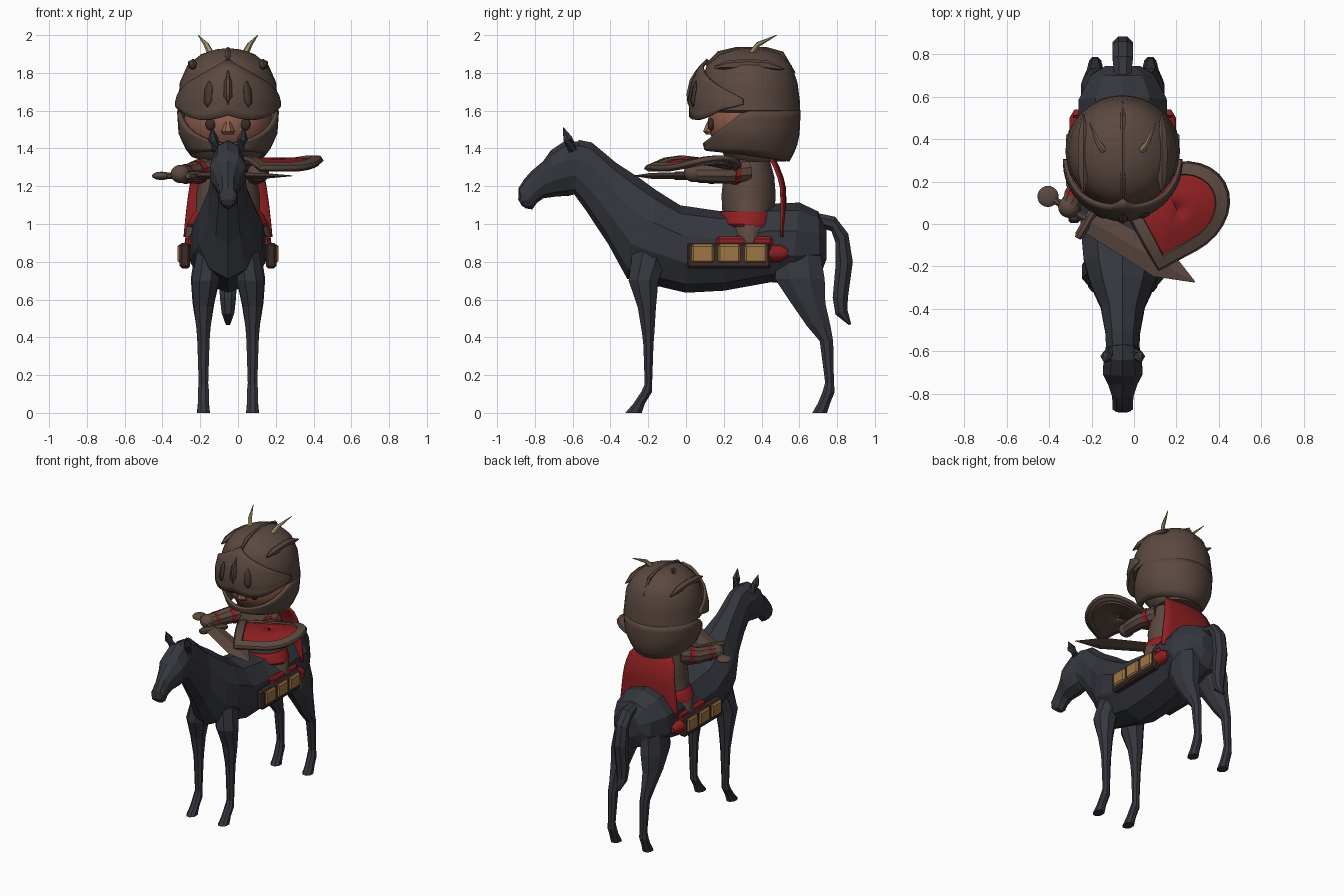
import bpy
import bmesh
from math import sin, cos, pi, radians
from mathutils import Vector as V

cube = bpy.data.objects.get("Cube")
if cube:
    bpy.data.objects.remove(cube, do_unlink=True)

CX = -0.053  # middle of horse and rider


def material(name, *rgb):
    m = bpy.data.materials.new(name)
    m.use_nodes = True
    m.diffuse_color = (*rgb, 1)
    node = m.node_tree.nodes["Principled BSDF"]
    node.inputs["Base Color"].default_value = (*rgb, 1)
    node.inputs["Roughness"].default_value = 0.8
    return m


SLATE = material("dark slate", .036, .038, .048)
BROWN = material("armour brown", .105, .066, .052)
SHADE = material("slot brown", .062, .039, .031)
RED = material("cloth red", .27, .014, .016)
SKIN = material("skin", .27, .11, .07)
TAN = material("leather tan", .34, .18, .06)
HORN = material("horn", .36, .3, .15)
DARK = material("dark brown", .045, .024, .02)


def grid(name, rows, mats, closed=True, caps=True, solid=0, smooth=True, row_mat=None):
    """Skin rows of points into a surface, with optional caps and thickness."""
    bm = bmesh.new()
    vs = [[bm.verts.new(p) for p in row] for row in rows]
    n = len(rows[0])
    for i in range(len(rows) - 1):
        for j in range(n if closed else n - 1):
            k = (j + 1) % n
            f = bm.faces.new((vs[i][j], vs[i][k], vs[i + 1][k], vs[i + 1][j]))
            f.material_index = row_mat[i] if row_mat else 0
    if caps:
        bm.faces.new(vs[0])
        bm.faces.new(vs[-1])
    bmesh.ops.recalc_face_normals(bm, faces=bm.faces)
    me = bpy.data.meshes.new(name)
    bm.to_mesh(me)
    bm.free()
    for m in mats:
        me.materials.append(m)
    ob = bpy.data.objects.new(name, me)
    bpy.context.collection.objects.link(ob)
    if smooth:
        bpy.ops.object.select_all(action='DESELECT')
        ob.select_set(True)
        bpy.context.view_layer.objects.active = ob
        bpy.ops.object.shade_smooth_by_angle(angle=radians(32))
    if solid:
        mod = ob.modifiers.new("thickness", 'SOLIDIFY')
        mod.thickness, mod.offset = solid, 0


def ring(c, u, v, n):
    return [c + u * cos(2 * pi * (i + .5) / n) + v * sin(2 * pi * (i + .5) / n) for i in range(n)]


def side_loft(name, sections, mat, n=10):
    """Sections are top y, top z, bottom y, bottom z, half width."""
    rows = []
    for yt, zt, yb, zb, w in sections:
        a, b = V((CX, yt, zt)), V((CX, yb, zb))
        rows.append(ring((a + b) / 2, V((w * 1.04, 0, 0)), (a - b) / 2 * 1.04, n))
    grid(name, rows, [mat], smooth=False)


def stack(name, sections, mat, x=0, n=16, smooth=True):
    """Horizontal ellipses: z, front y, back y, half width, optional x offset."""
    rows = [ring(V((CX + (s[4] if len(s) > 4 else 0) * x, (s[1] + s[2]) / 2, s[0])),
                 V((s[3] * 1.04, 0, 0)), V((0, (s[2] - s[1]) / 2, 0)), n) for s in sections]
    grid(name, rows, [mat], smooth=smooth)


def tube(name, pts, radii, mat, n=10):
    pts = [V(p) for p in pts]
    rows = []
    for i, p in enumerate(pts):
        d = (pts[min(i + 1, len(pts) - 1)] - pts[max(i - 1, 0)]).normalized()
        u = d.cross(V((0, 0, 1)) if abs(d.z) < .9 else V((1, 0, 0))).normalized()
        rows.append(ring(p, u * radii[i], u.cross(d) * radii[i], n))
    grid(name, rows, [mat])


def ball(name, loc, size, mat):
    bpy.ops.mesh.primitive_uv_sphere_add(segments=20, ring_count=12, location=loc)
    ob = bpy.context.object
    ob.name, ob.scale = name, size
    ob.data.materials.append(mat)
    bpy.ops.object.shade_smooth()


def box(name, lo, hi, mat, bevel):
    lo, hi = V(lo), V(hi)
    bpy.ops.mesh.primitive_cube_add(size=1, location=(lo + hi) / 2)
    ob = bpy.context.object
    ob.name = name
    ob.scale = [abs(c) for c in hi - lo]
    bpy.ops.object.transform_apply(location=False, rotation=False, scale=True)
    ob.data.materials.append(mat)
    ob.modifiers.new("bevel", 'BEVEL').width = bevel


# Horse
side_loft("horse_body", [
    (.745, .98, .745, .82, .08), (.70, 1.06, .71, .73, .15), (.60, 1.105, .56, .69, .21),
    (.44, 1.10, .45, .70, .21), (.18, 1.06, .2, .655, .2), (-.03, 1.09, 0, .645, .2),
    (-.16, 1.17, -.19, .69, .185), (-.25, 1.235, -.31, .72, .155), (-.37, 1.315, -.41, .90, .105),
    (-.5, 1.425, -.53, 1.08, .082), (-.57, 1.44, -.59, 1.16, .08)], SLATE)
side_loft("horse_head", [
    (-.54, 1.43, -.56, 1.17, .075), (-.64, 1.435, -.62, 1.155, .09), (-.715, 1.385, -.69, 1.15, .095),
    (-.755, 1.33, -.755, 1.14, .07), (-.82, 1.275, -.79, 1.115, .052), (-.855, 1.235, -.815, 1.08, .048),
    (-.885, 1.19, -.85, 1.085, .048), (-.888, 1.13, -.872, 1.1, .035)], SLATE)
side_loft("horse_tail", [
    (.69, 1.06, .71, .98, .04), (.79, 1.04, .77, .96, .05), (.86, .95, .79, .9, .05),
    (.885, .8, .79, .78, .05), (.86, .62, .775, .61, .045), (.855, .55, .79, .52, .035),
    (.875, .47, .862, .465, .012)], SLATE, 8)

FRONT = [(.86, -.29, -.08, .065, .1), (.70, -.31, -.14, .075, .12), (.56, -.26, -.155, .052, .13),
         (.42, -.235, -.165, .036, .13), (.36, -.228, -.17, .033, .13), (.15, -.22, -.178, .026, .13),
         (.11, -.24, -.178, .031, .13), (.05, -.28, -.215, .03, .13), (0, -.325, -.23, .035, .13)]
HIND = [(.9, .48, .71, .07, .1), (.71, .46, .745, .08, .12), (.58, .55, .745, .06, .13),
        (.46, .635, .77, .04, .13), (.38, .705, .782, .033, .13), (.16, .735, .785, .026, .13),
        (.11, .72, .79, .031, .13), (.05, .695, .765, .031, .13), (0, .665, .75, .036, .13)]

for sx, side in ((1, "left"), (-1, "right")):
    def at(x, y, z):
        return (CX + sx * x, y, z)

    stack("front_leg_" + side, FRONT, SLATE, sx, 8, False)
    stack("hind_leg_" + side, HIND, SLATE, sx, 8, False)
    tube("ear_" + side, [at(.06, -.6, 1.39), at(.078, -.625, 1.45), at(.085, -.65, 1.51)],
         [.025, .028, .003], SLATE, 6)

    # Saddle rolls and bags
    tube("saddle_roll_" + side, [at(.208, y, .845) for y in (.02, .05, .5, .54)],
         [.025, .045, .045, .02], RED)
    box("bag_back_" + side, at(.2, .005, .765), at(.256, .45, .9), DARK, .012)
    for i in range(3):
        y = .03 + i * .14
        box(f"bag_pouch_{side}_{i + 1}", at(.235, y, .795), at(.268, y + .118, .892), TAN, .01)

    # Rider's eyes, horns and helmet side ridges
    ball("eye_" + side, at(.093, .133, 1.527), (.026, .018, .032), DARK)
    tube("horn_" + side, [at(.085, .34, 1.89), at(.115, .38, 1.95), at(.158, .48, 2.0)],
         [.02, .014, .002], HORN, 6)
    tube("side_ridge_" + side, [at(.185, y, z) for y, z in
                                ((.15, 1.83), (.22, 1.84), (.33, 1.845), (.43, 1.84), (.52, 1.82))],
         [.006, .025, .03, .025, .004], BROWN, 6)

box("saddle_cloth", (CX - .224, .16, .875), (CX + .224, .46, .935), RED, .015)

# Rider's body
stack("torso", [(.9, .22, .45, .225), (.985, .22, .45, .215), (1.06, .19, .47, .165), (1.15, .185, .478, .165),
                (1.25, .195, .47, .15), (1.36, .23, .44, .12)], BROWN)
stack("belt", [(.985, .2, .475, .21), (1.0, .18, .482, .212), (1.05, .178, .482, .185),
               (1.065, .185, .475, .17)], RED)

rows = []
for i in range(9):
    v = i / 8
    w = .14 + .095 * v ** .4
    rows.append([V((CX + u / 4 * w, .465 + .06 * sin(min(1, v * 2.2) * pi / 2) - .02 * (u / 4) ** 2,
                    1.35 - .42 * v)) for u in range(-4, 5)])
grid("cape", rows, [RED], closed=False, caps=False, solid=.012)

ARMS = {"right": [(-.16, .31, 1.29), (-.24, .22, 1.27), (-.285, .12, 1.265), (-.305, .08, 1.265)],
        "left": [(.06, .32, 1.28), (.11, .22, 1.27), (.11, .1, 1.27), (.1, .04, 1.27)]}
for side, p in ARMS.items():
    tube("arm_" + side, p, [.065, .057, .05, .045], BROWN)
    a, b, c = V(p[1]), V(p[2]), V(p[0])
    tube("shoulder_band_" + side, [c.lerp(a, .55), c.lerp(a, .8)], [.066, .064], RED)
    ball("hand_" + side, p[3], (.052, .052, .048), BROWN)
tube("wrist_band", [a + V((x, y, 0)) for a, x, y in ((V(ARMS["right"][2]), .012, .025),
                                                     (V(ARMS["right"][2]), .002, .005))],
     [.054, .053], RED)

# Sword, lying flat across the horse's neck
POMMEL = V((-.405, .13, 1.255))
along, across = V((.864, -.504, 0)), V((.504, .864, 0))
ball("sword_pommel", POMMEL, (.05, .05, .022), BROWN)
tube("sword_grip", [POMMEL, POMMEL + along * .24], [.018, .018], BROWN, 8)
g = POMMEL + along * .22
tube("sword_guard", [g + across * t for t in (-.1, -.08, .08, .1)], [.015, .024, .024, .015], BROWN, 8)
blade = [[POMMEL + along * s + across * w, POMMEL + along * s + V((0, 0, h)),
          POMMEL + along * s - across * w, POMMEL + along * s - V((0, 0, h))]
         for s, w, h in ((.22, .06, .018), (.62, .075, .016), (.8, .003, .002))]
grid("sword_blade", blade, [BROWN], smooth=False)

# Shield: cambered plate with a raised rim, red field and plain back
ax, lat = V((.88, .48, 0)), V((-.48, .88, 0))
outline = [(.2 + .26 * sin(a), .205 * cos(a)) for a in (pi * i / 14 for i in range(15))]
outline += [(0, t) for t in (-.205, -.1, 0, .1, .205)]
rows = []
for k, drop in ((1, .012), (.97, 0), (.8, 0), (.79, .012), (.4, .012), (.002, .012)):
    row = []
    for s, t in outline:
        s, t = .21 + (s - .21) * k, t * k
        row.append(ax * s + lat * (t - .035) + V((0, 0, 1.352 - 1.3 * t * t - drop)))
    rows.append(row)
grid("shield", rows, [BROWN, RED], caps=False, solid=.026, row_mat=[0, 0, 0, 1, 1])
grid("shield_back", [[p - V((0, 0, .019)) for p in row] for row in rows[1:]], [BROWN],
     caps=False, solid=.01)

# Head
ball("face", (CX, .34, 1.54), (.235, .225, .2), SKIN)
stack("nose", [(1.565, .125, .16, .012), (1.52, .1, .16, .024), (1.49, .088, .16, .036),
               (1.475, .105, .16, .03)], SKIN, n=8)

# Helmet profile: z, centre y, x radius, y radius
PROFILE = [(1.33, .37, .16, .165), (1.40, .34, .215, .235), (1.48, .34, .252, .252), (1.6, .342, .26, .255),
           (1.65, .338, .263, .265), (1.75, .335, .255, .255), (1.84, .335, .215, .225),
           (1.9, .34, .14, .16), (1.925, .345, .06, .08), (1.93, .345, .01, .01)]


def helmet_point(a, z, off=0):
    z = max(PROFILE[0][0], min(z, PROFILE[-1][0]))
    for p, q in zip(PROFILE, PROFILE[1:]):
        if z <= q[0]:
            f = (z - p[0]) / (q[0] - p[0])
            yc, rx, ry = (p[i] + (q[i] - p[i]) * f for i in (1, 2, 3))
            return V((CX + (rx + off) * sin(a), yc - (ry + off) * cos(a), z))


ANG = [2 * pi * i / 32 - pi for i in range(32)]
dome = [[helmet_point(a, 1.59, -.01) for a in ANG], [helmet_point(a, 1.6, .008) for a in ANG]]
dome += [[helmet_point(a, z) for a in ANG] for z in (1.65, 1.7, 1.75, 1.8, 1.84, 1.87, 1.9, 1.925, 1.93)]
grid("helmet_dome", dome, [BROWN])


def jaw_top(a):
    return min(1.6, 1.43 + .13 * (abs(a) / 1.25) ** 2)


def jaw_low(a):
    return 1.365 + .03 * cos(a)


rows = [[helmet_point(a, jaw_low(a) + (jaw_top(a) - jaw_low(a)) * t / 6) for a in ANG] for t in range(7)]
grid("helmet_jaw", rows, [BROWN], caps=False, solid=.02)
stack("helmet_collar", [(1.33, .24, .53, .14), (1.36, .2, .55, .17), (1.41, .17, .55, .185)], BROWN)


def visor_point(a, t, lift=0):
    """Point on the visor at an angle and a share of its height."""
    b = abs(a)
    low = 1.575 - .03 * sin(pi * min(b, 1)) + .028 * b * b
    high = 1.87 - .145 * b
    return helmet_point(a, low + (high - low) * t, .006 + max(0, cos(a)) * (.058 - .035 * t) + lift)


rows = [[visor_point(1.45 * i / 14, t / 7) for i in range(-14, 15)] for t in range(8)]
grid("visor", rows, [BROWN], closed=False, caps=False, solid=.016)

# Visor slots as thin plates, with a raised bar down the middle one
for name, a in (("right", -.34), ("middle", 0), ("left", .34)):
    rows = [[visor_point(a + s * w, t, .0105) for s in (-1, 0, 1)]
            for t, w in ((.25, .005), (.36, .07), (.62, .07), (.76, .005))]
    grid("visor_slot_" + name, rows, [SHADE], closed=False, caps=False, solid=.004)
tube("visor_bar", [visor_point(0, t, .01) for t in (.2, .38, .62, .82)], [.003, .014, .014, .003], BROWN, 6)

# Ridge over the crown
tube("crown_ridge", [helmet_point(0, 1.84, .005), helmet_point(0, 1.9, .005), helmet_point(0, 1.925),
                     helmet_point(pi, 1.925), helmet_point(pi, 1.9, .005), helmet_point(pi, 1.8, .003)],
     [.006, .016, .012, .012, .016, .004], BROWN, 6)
